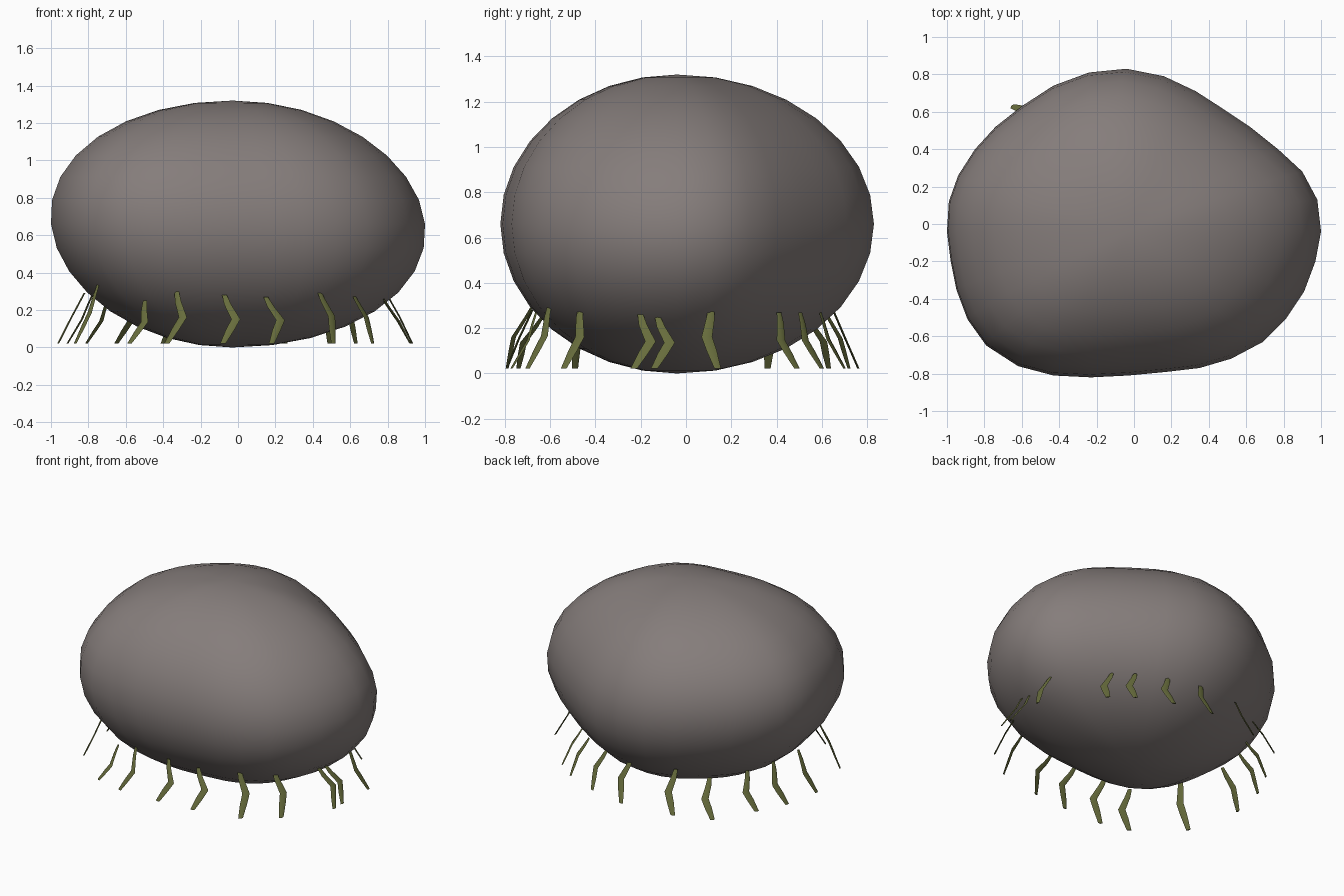
import bpy, bmesh, math
from mathutils import Vector

if "Cube" in bpy.data.objects:
    bpy.data.objects.remove(bpy.data.objects["Cube"])


def material(name, rgb):
    m = bpy.data.materials.new(name)
    m.diffuse_color = (*rgb, 1)
    m.use_nodes = True
    m.node_tree.nodes["Principled BSDF"].inputs["Base Color"].default_value = m.diffuse_color
    return m


stone = material("warm grey stone", (0.235, 0.205, 0.198))
olive = material("olive weed", (0.135, 0.15, 0.045))
CENTRE = Vector((-0.03, -0.04, 0))
HALF = 0.66


def finish(bm, name, mat, angle):
    bmesh.ops.recalc_face_normals(bm, faces=bm.faces[:])
    mesh = bpy.data.meshes.new(name)
    bm.to_mesh(mesh)
    bm.free()
    mesh.materials.append(mat)
    ob = bpy.data.objects.new(name, mesh)
    bpy.context.collection.objects.link(ob)
    bpy.ops.object.select_all(action='DESELECT')
    ob.select_set(True)
    bpy.context.view_layer.objects.active = ob
    bpy.ops.object.shade_smooth_by_angle(angle=math.radians(angle))
    return ob


# Boulder: a rounded three-cornered outline swept through circular rings
outline = [(1, -.04), (.98, .13), (.90, .28), (.77, .40), (.62, .52), (.47, .62),
           (.33, .71), (.16, .79), (-.04, .83), (-.24, .81), (-.43, .74), (-.60, .63),
           (-.74, .52), (-.85, .40), (-.94, .26), (-.99, .12), (-1, -.04), (-.98, -.20),
           (-.95, -.35), (-.89, -.51), (-.79, -.65), (-.62, -.76), (-.43, -.81),
           (-.23, -.82), (-.03, -.81), (.18, -.79), (.35, -.77), (.52, -.72),
           (.69, -.63), (.81, -.51), (.91, -.36), (.97, -.20)]
bm = bmesh.new()
rings = []
for k in range(1, 16):
    a = math.pi * k / 16
    r, z = math.sin(a), HALF - HALF * math.cos(a)
    lean = Vector((-0.1 * (z - HALF) * r, 0, z))
    rings.append([bm.verts.new(CENTRE + (Vector((x, y, 0)) - CENTRE) * r + lean)
                  for x, y in outline])
n = len(outline)
for lo, hi in zip(rings, rings[1:]):
    for i in range(n):
        j = (i + 1) % n
        bm.faces.new((lo[i], lo[j], hi[j], hi[i]))
for ring, z in ((rings[0], 0), (rings[-1], 2 * HALF)):
    pole = bm.verts.new(CENTRE + Vector((0, 0, z)))
    for i in range(n):
        bm.faces.new((ring[i], ring[(i + 1) % n], pole))
finish(bm, "boulder", stone, 60)


# Weed strands: thin kinked ribbons hanging around the lower edge
def strand(x, y, kink, top, index):
    tip = Vector((x, y, 0))
    out = (tip - CENTRE).normalized()
    side = Vector((-out.y, out.x, 0))
    bm = bmesh.new()
    sections = []
    # fraction down the strand, share of the kink, half width
    for t, bend, w in ((0, 0, .013), (.2, .3, .019), (.5, 1, .024),
                       (.72, .55, .023), (1, 0, .015)):
        p = CENTRE + (tip - CENTRE) * (.85 + .15 * t) + side * kink * bend
        p.z = top + (.022 - top) * t
        sections.append([bm.verts.new(p + side * s * w + out * d)
                         for s, d in ((-1, 0), (0, .006), (1, 0), (0, -.004))])
    for a, b in zip(sections, sections[1:]):
        for i in range(4):
            j = (i + 1) % 4
            bm.faces.new((a[i], a[j], b[j], b[i]))
    bm.faces.new(sections[0])
    bm.faces.new(sections[-1])
    finish(bm, f"weed_strand_{index}", olive, 40)


strands = [(-.58, -.74, .05, .25), (-.38, -.79, .065, .30), (-.08, -.79, .065, .28),
           (.18, -.77, .065, .27), (.51, -.70, .04, .31), (.72, -.54, .04, .30),
           (.92, -.23, .06, .26), (.92, -.14, .06, .25), (.93, .14, -.035, .30),
           (.63, .49, -.04, .27), (.49, .60, -.04, .27), (.25, .70, -.045, .28),
           (-.02, .76, -.045, .30), (-.40, .72, -.04, .29), (-.65, .63, -.04, .26),
           (-.81, .36, -.045, .26), (-.91, .16, -.045, .28), (-.96, -.10, -.03, .29),
           (-.87, -.49, .03, .35)]
for i, (x, y, kink, top) in enumerate(strands, 1):
    strand(x, y, kink, top, i)
